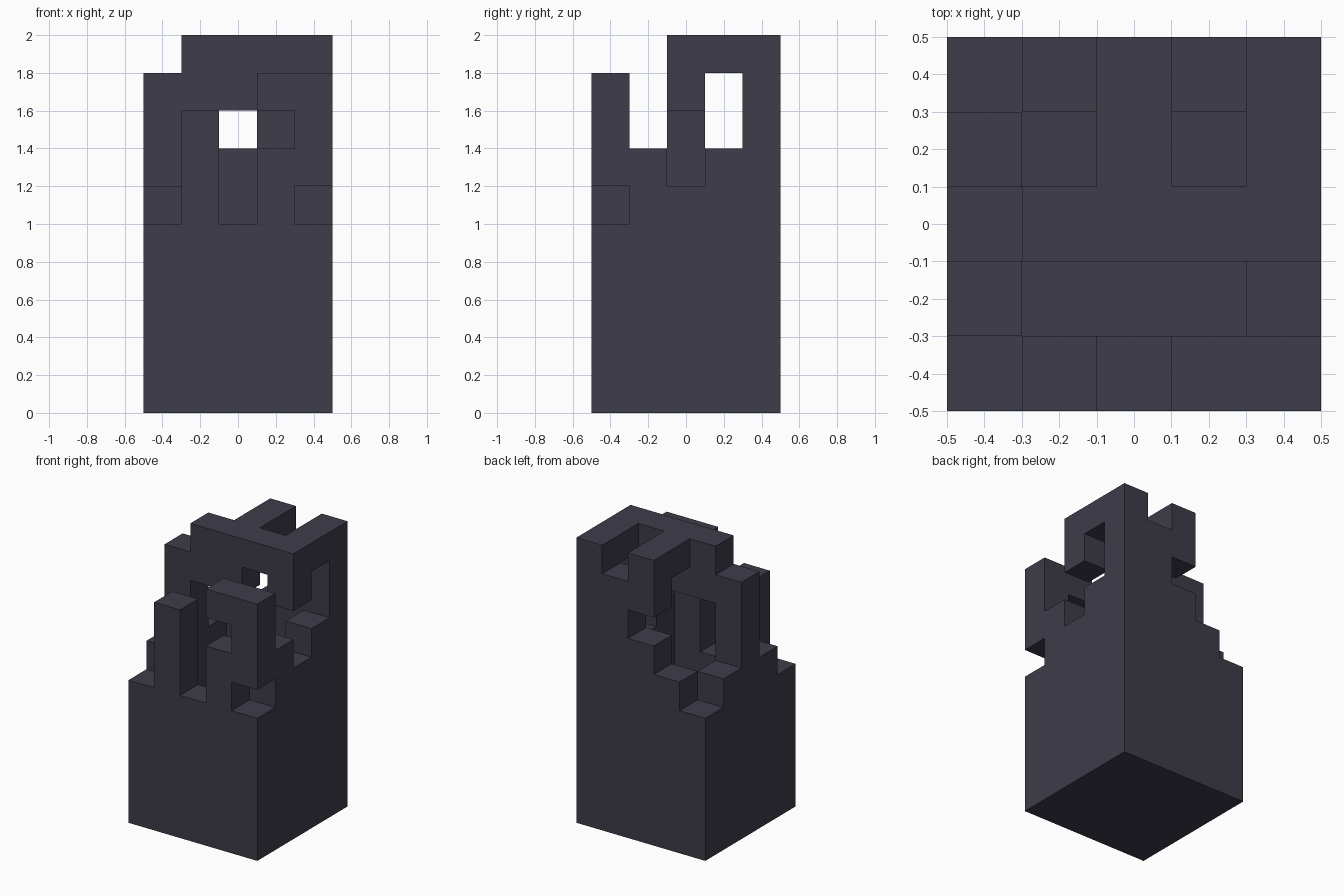
import bpy
import bmesh
from mathutils import Vector

cube = bpy.data.objects.get("Cube")
if cube:
    bpy.data.objects.remove(cube, do_unlink=True)

CELL = 0.2
SIDE = 5      # blocks along each side
RIM = 5       # height in blocks of the intact walls

# Dark stone
stone = bpy.data.materials.new("dark_slate")
stone.use_nodes = True
colour = (0.048, 0.045, 0.068, 1)
stone.diffuse_color = colour
stone.node_tree.nodes["Principled BSDF"].inputs["Base Color"].default_value = colour

blocks = set()


def stack(x, y, *levels):
    """Put blocks on one cell of the plan at the given levels."""
    blocks.update((x, y, z) for z in levels)


# Intact hollow shaft with a closed floor
for x in range(SIDE):
    for y in range(SIDE):
        wall = x in (0, SIDE - 1) or y in (0, SIDE - 1)
        stack(x, y, *range(RIM if wall else 1))

# Broken front wall: a pillar and a hooked fragment
stack(1, 0, 5, 6, 7)
stack(3, 0, 5, 6, 8)
stack(4, 0, 6, 7, 8)

# Broken wall on the -x side
stack(0, 1, 5)
stack(0, 2, 5, 6, 7, 8)
stack(0, 3, 5)

# Broken wall on the +x side, with its two openings
stack(4, 1, 5, 6)
stack(4, 2, 5, 8, 9)
stack(4, 3, 5, 6, 9)
stack(4, 4, 5, 6, 7, 8, 9)

# Broken back wall
stack(1, 4, 5)
stack(2, 4, 5, 6, 8, 9)
stack(3, 4, 5, 6, 7, 8)

# Roof beams
stack(1, 2, 8, 9)
stack(2, 2, 8, 9)
stack(3, 2, 9)
stack(2, 3, 9)

# Skin only the exposed sides of the blocks
bm = bmesh.new()
corners = {}


def corner(p):
    key = tuple(round(c) for c in p)
    if key not in corners:
        x, y, z = key
        corners[key] = bm.verts.new(((x - SIDE / 2) * CELL, (y - SIDE / 2) * CELL, z * CELL))
    return corners[key]


for block in sorted(blocks):
    centre = Vector(block) + Vector((0.5, 0.5, 0.5))
    for axis in range(3):
        for sign in (-1, 1):
            n = Vector((0, 0, 0))
            n[axis] = sign
            if tuple(round(c) for c in Vector(block) + n) in blocks:
                continue
            u = Vector((0, 0, 0))
            u[(axis + 1) % 3] = 0.5
            v = n.cross(u)
            mid = centre + n / 2
            bm.faces.new([corner(p) for p in (mid - u - v, mid + u - v, mid + u + v, mid - u + v)])

mesh = bpy.data.meshes.new("ruined_tower")
bm.to_mesh(mesh)
bm.free()
mesh.materials.append(stone)
tower = bpy.data.objects.new("ruined_tower", mesh)
bpy.context.collection.objects.link(tower)
